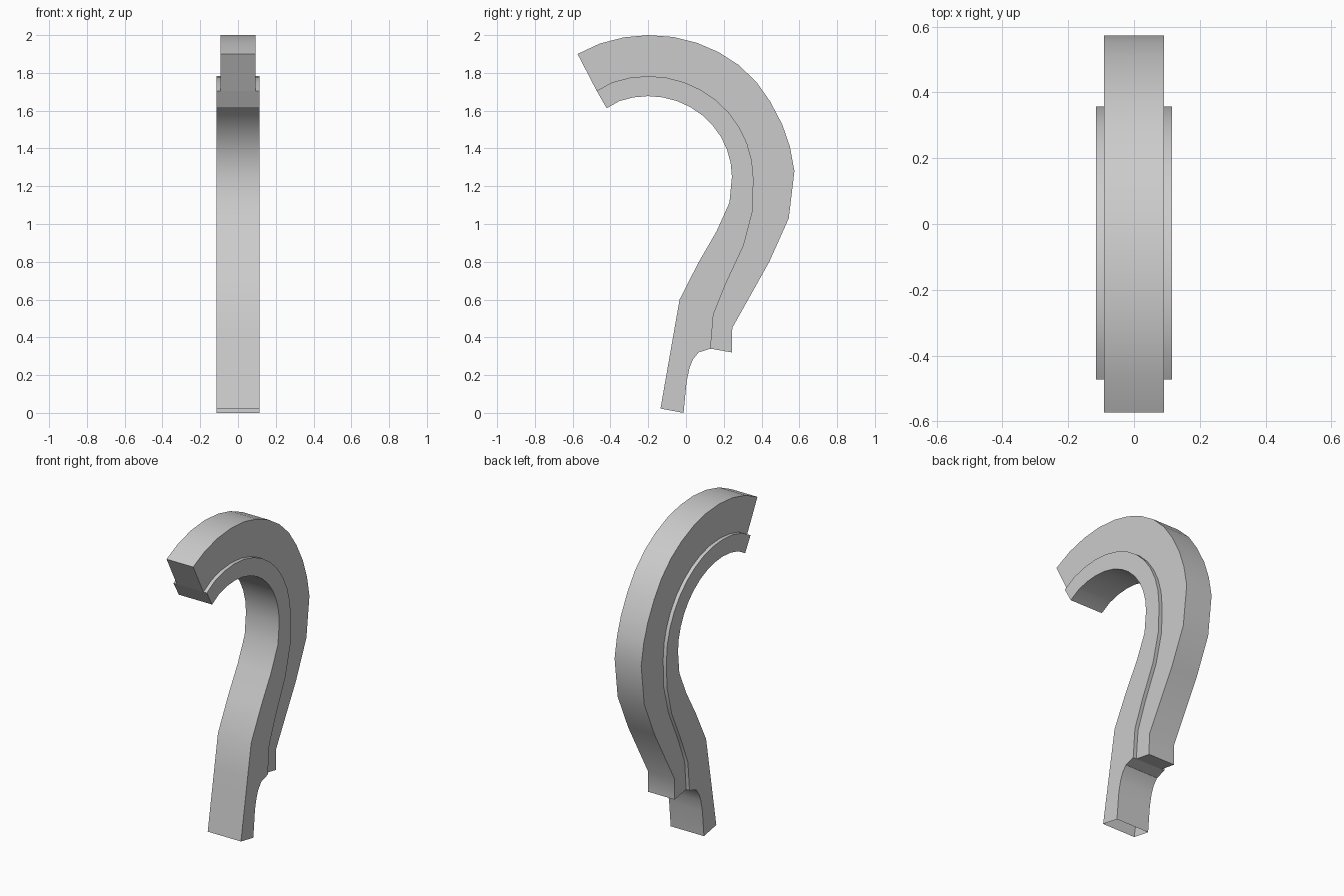
import bpy, bmesh
from math import radians, sin, cos

if "Cube" in bpy.data.objects:
    bpy.data.objects.remove(bpy.data.objects["Cube"])


def arc(cy, cz, ry, rz, a0, a1, n):
    """Points on an elliptical arc in the YZ plane."""
    angles = [radians(a0 + (a1 - a0) * i / (n - 1)) for i in range(n)]
    return [(cy + ry * cos(a), cz + rz * sin(a)) for a in angles]


def slab(name, outline, half_width, open_edges):
    """Extrude a YZ outline across x, leaving the walls in open_edges off."""
    bm = bmesh.new()
    left, right = [[bm.verts.new((x, y, z)) for y, z in outline]
                   for x in (-half_width, half_width)]
    n = len(outline)
    bm.faces.new(left)
    bm.faces.new(right[::-1])
    walls = []
    for i in range(n):
        j = (i + 1) % n
        walls.append(bm.faces.new((left[i], right[i], right[j], left[j])))
    bmesh.ops.recalc_face_normals(bm, faces=bm.faces[:])
    bmesh.ops.delete(bm, geom=[walls[i] for i in open_edges], context='FACES_ONLY')
    mesh = bpy.data.meshes.new(name)
    bm.to_mesh(mesh)
    bm.free()
    obj = bpy.data.objects.new(name, mesh)
    bpy.context.collection.objects.link(obj)
    bpy.ops.object.select_all(action='DESELECT')
    obj.select_set(True)
    bpy.context.view_layer.objects.active = obj
    bpy.ops.object.shade_smooth_by_angle(angle=radians(30))
    return obj


# Outer edge, from the hook tip round to the lower back corner
outer = [(-0.574, 1.90), (-0.457, 1.955), (-0.33, 1.988), (-0.2, 2.0),
         (-0.066, 1.99), (0.055, 1.96), (0.172, 1.91), (0.277, 1.843),
         (0.372, 1.753), (0.446, 1.648), (0.51, 1.526), (0.55, 1.41),
         (0.574, 1.28), (0.544, 1.03), (0.441, 0.80), (0.245, 0.45),
         (0.243, 0.32)]

# Step line shared by both layers, tip to bottom
middle = [(-0.473, 1.705)] + arc(-0.2, 1.24, 0.557, 0.543, 110, 0, 12) + [
    (0.353, 1.07), (0.305, 0.886), (0.209, 0.68), (0.145, 0.52), (0.13, 0.34)]

# Inner edge, tip to foot, then the concave back of the stem
inner = [(-0.42, 1.613)] + arc(-0.2, 1.25, 0.443, 0.427, 110, 0, 12) + [
    (0.23, 1.113), (0.161, 0.96), (0.066, 0.796), (-0.034, 0.6),
    (-0.071, 0.389), (-0.135, 0.023)]
stem_back = [(0.066, 0.32), (0.035, 0.28), (0.018, 0.235), (0.003, 0.166),
             (-0.013, 0.0)]

# Narrow outer layer, its wall against the inner layer left off
first = len(outer)
slab("outer_band", outer + middle[::-1], 0.092,
     range(first, first + len(middle) - 1))

# Wide inner layer with the stem, open at the foot
foot = len(middle) + len(stem_back) - 1
slab("inner_band_and_stem", middle + stem_back + inner[::-1], 0.115, [foot])
